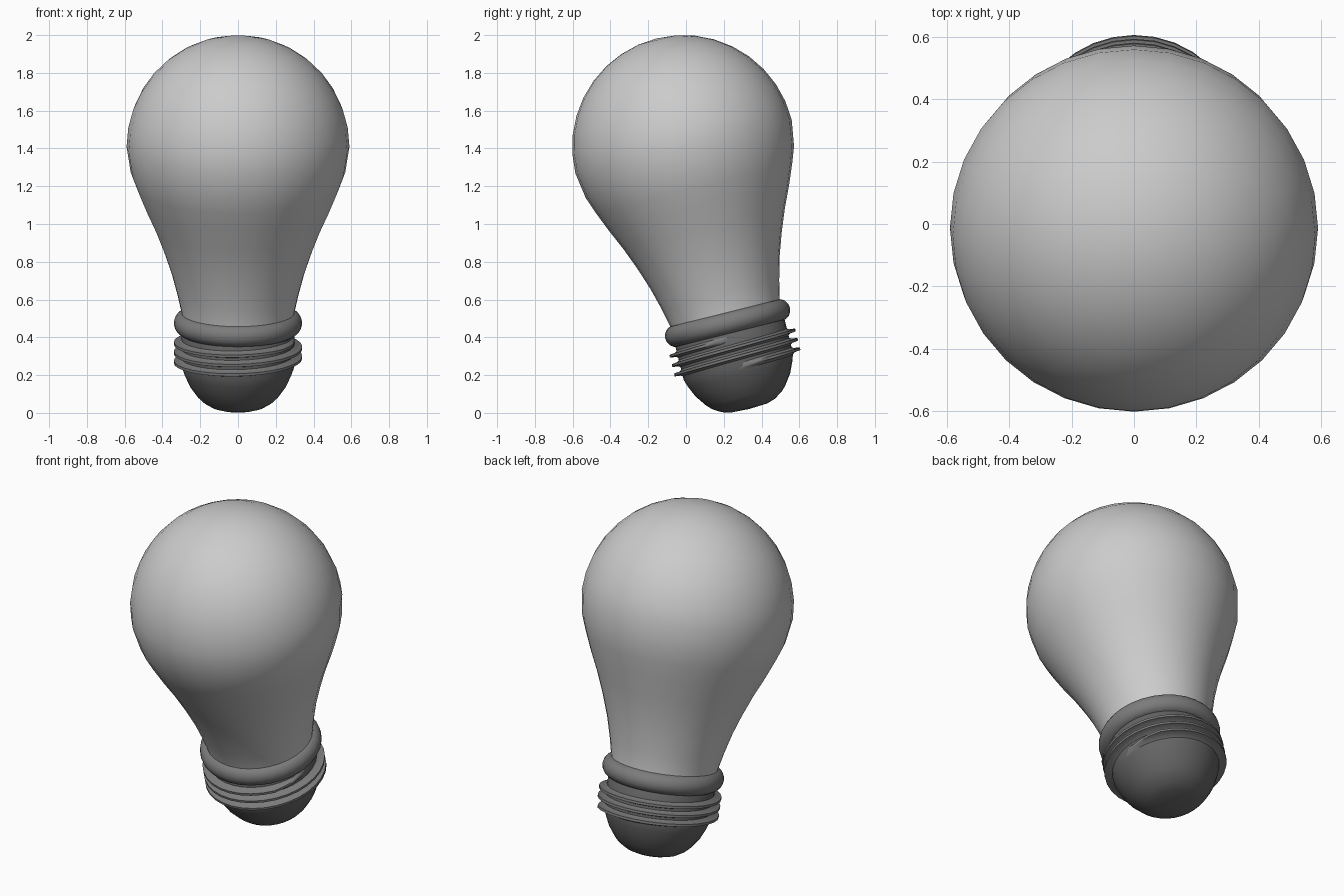
import bpy, bmesh
from math import sin, cos, pi, radians, sqrt
from mathutils import Matrix

if "Cube" in bpy.data.objects:
    bpy.data.objects.remove(bpy.data.objects["Cube"])

SEG = 32
# whole bulb leans back at the base; origin is the centre of the glass globe
PLACE = Matrix.Translation((0, -0.013, 1.41)) @ Matrix.Rotation(radians(14), 4, 'X')


def finish(name, bm, shade, angle=40):
    bmesh.ops.remove_doubles(bm, verts=bm.verts, dist=1e-5)
    bmesh.ops.recalc_face_normals(bm, faces=bm.faces)
    bm.transform(PLACE)
    mesh = bpy.data.meshes.new(name)
    bm.to_mesh(mesh)
    bm.free()
    obj = bpy.data.objects.new(name, mesh)
    bpy.context.collection.objects.link(obj)
    if shade:
        mat = bpy.data.materials.new(name + "_grey")
        mat.diffuse_color = (shade, shade, shade, 1)
        mat.use_nodes = True
        mat.node_tree.nodes["Principled BSDF"].inputs["Base Color"].default_value = mat.diffuse_color
        mesh.materials.append(mat)
    bpy.ops.object.select_all(action='DESELECT')
    bpy.context.view_layer.objects.active = obj
    obj.select_set(True)
    bpy.ops.object.shade_smooth_by_angle(angle=radians(angle))
    return obj


def lathe(name, profile, shade=None, angle=40):
    bm = bmesh.new()
    vs = [bm.verts.new((r, 0, t)) for r, t in profile]
    es = [bm.edges.new(p) for p in zip(vs, vs[1:])]
    bmesh.ops.spin(bm, geom=vs + es, cent=(0, 0, 0), axis=(0, 0, 1),
                   angle=2 * pi, steps=SEG, use_duplicate=False)
    return finish(name, bm, shade, angle)


# glass: round globe flowing into a tapered neck
R = 0.59
globe = [(R * sin(a), R * cos(a)) for a in [radians(10 * i) for i in range(10)]]
neck = [(0.568, -0.14), (0.535, -0.23), (0.492, -0.335), (0.44, -0.45),
        (0.393, -0.57), (0.352, -0.69), (0.32, -0.81), (0.299, -0.905), (0.295, -0.96)]
lathe("glass_bulb", globe + neck)

# rounded collar gripping the neck
collar = [(0.285 + 0.055 * cos(a), -0.963 + 0.058 * sin(a))
          for a in [pi * (0.5 - i / 8) for i in range(9)]]
lathe("collar", [(0.26, -0.905)] + collar + [(0.26, -1.021)], 0.2)

# sleeve and rounded contact cap
lathe("base_cap", [(0.28, -0.99), (0.298, -1.02), (0.298, -1.20), (0.285, -1.24),
                   (0.258, -1.30), (0.215, -1.36), (0.19, -1.385), (0.145, -1.413),
                   (0.10, -1.427), (0, -1.432)], 0.13)

# screw thread: thin ridge swept along a helix
bm = bmesh.new()
turns, pitch, top = 3, 0.051, -1.047
rows = []
for i in range(turns * SEG + 1):
    a = -2 * pi * i / SEG
    t = top - pitch * i / SEG
    k = min(1, i / 4, (turns * SEG - i) / 4)
    section = [(0.293, 0.022), (0.31, 0.01), (0.293 + 0.047 * k, 0.007),
               (0.293 + 0.047 * k, -0.007), (0.31, -0.01), (0.293, -0.022)]
    if k < 1:
        section = [(min(r, 0.293 + 0.047 * k), h) for r, h in section]
    rows.append([bm.verts.new((r * cos(a), r * sin(a), t + h)) for r, h in section])
for p, q in zip(rows, rows[1:]):
    for j in range(5):
        bm.faces.new((p[j], p[j + 1], q[j + 1], q[j]))
finish("screw_thread", bm, 0.2, 50)
